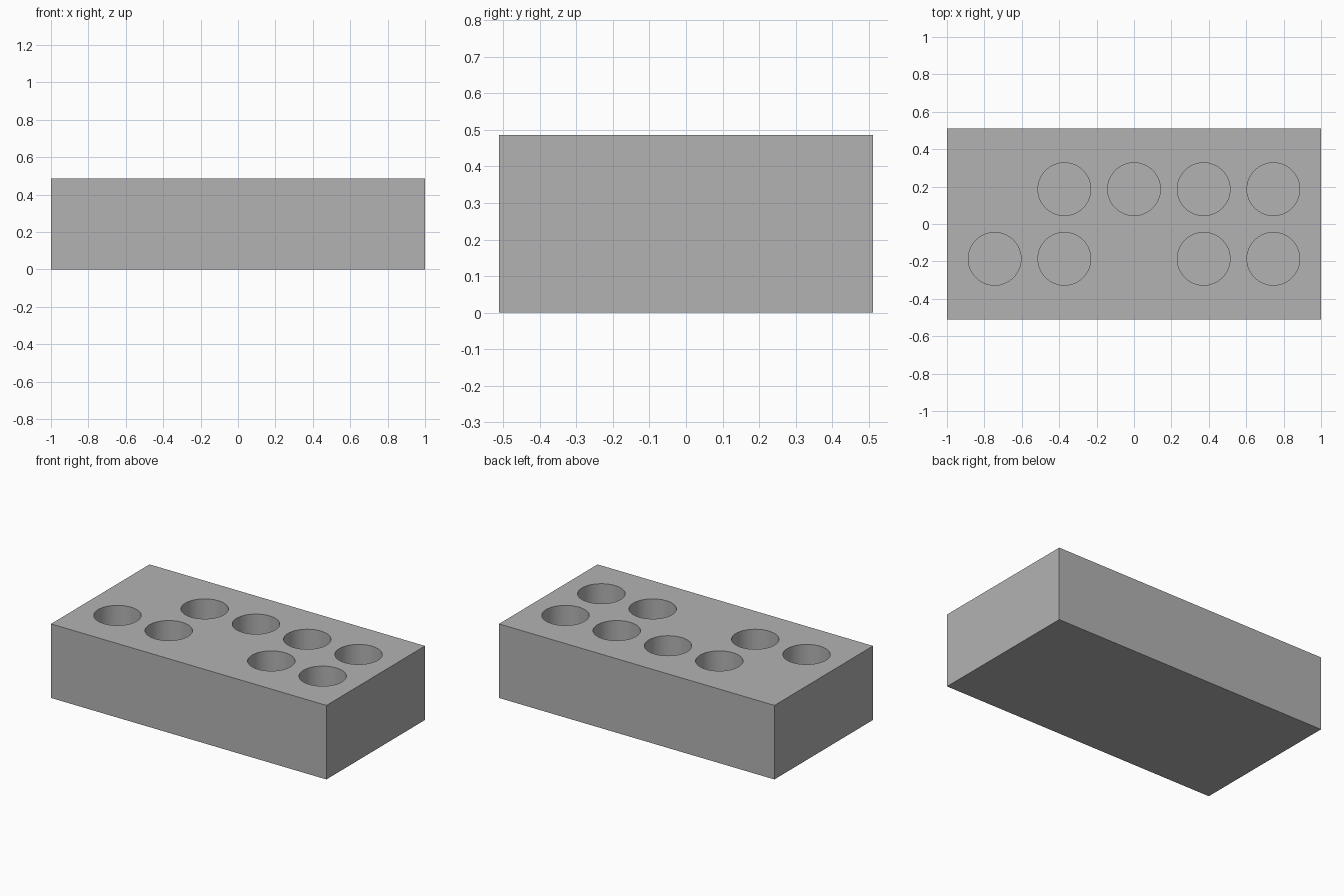
import bpy
import bmesh
import math
from mathutils import Matrix, Vector

if "Cube" in bpy.data.objects:
    bpy.data.objects.remove(bpy.data.objects["Cube"], do_unlink=True)

LENGTH, WIDTH, HEIGHT = 2.0, 1.022, 0.486
PITCH, RADIUS, DEPTH = 0.3725, 0.141, 0.38


def make_object(name, bm):
    mesh = bpy.data.meshes.new(name)
    bm.to_mesh(mesh)
    bm.free()
    obj = bpy.data.objects.new(name, mesh)
    bpy.context.collection.objects.link(obj)
    return obj


# Plain grey material
grey = bpy.data.materials.new("mid grey")
grey.use_nodes = True
colour = (0.45, 0.45, 0.45, 1)
grey.diffuse_color = colour
grey.node_tree.nodes["Principled BSDF"].inputs["Base Color"].default_value = colour

# Solid rectangular block
bm = bmesh.new()
bmesh.ops.create_cube(bm, size=1)
bmesh.ops.scale(bm, vec=(LENGTH, WIDTH, HEIGHT), verts=bm.verts)
bmesh.ops.translate(bm, vec=(0, 0, HEIGHT / 2), verts=bm.verts)
block = make_object("block", bm)
block.data.materials.append(grey)

# Cutter for the blind round holes: columns per row, on a square pitch
rows = {0.5: (-1, 0, 1, 2), -0.5: (-2, -1, 1, 2)}
bm = bmesh.new()
for row, columns in rows.items():
    for column in columns:
        centre = Vector((column * PITCH, row * PITCH, HEIGHT))
        bmesh.ops.create_cone(bm, cap_ends=True, segments=64, radius1=RADIUS,
                              radius2=RADIUS, depth=DEPTH * 2,
                              matrix=Matrix.Translation(centre))
cutter = make_object("hole_cutter", bm)
cutter.data.materials.append(grey)
cutter.hide_render = True

# Cut the holes, then drop the cutter
cut = block.modifiers.new("holes", "BOOLEAN")
cut.operation = "DIFFERENCE"
cut.solver = "EXACT"
cut.object = cutter
bpy.ops.object.select_all(action="DESELECT")
block.select_set(True)
bpy.context.view_layer.objects.active = block
bpy.ops.object.modifier_apply(modifier=cut.name)
bpy.data.objects.remove(cutter, do_unlink=True)

# Round hole walls, sharp rims and corners
bpy.ops.object.shade_smooth_by_angle(angle=math.radians(30))
